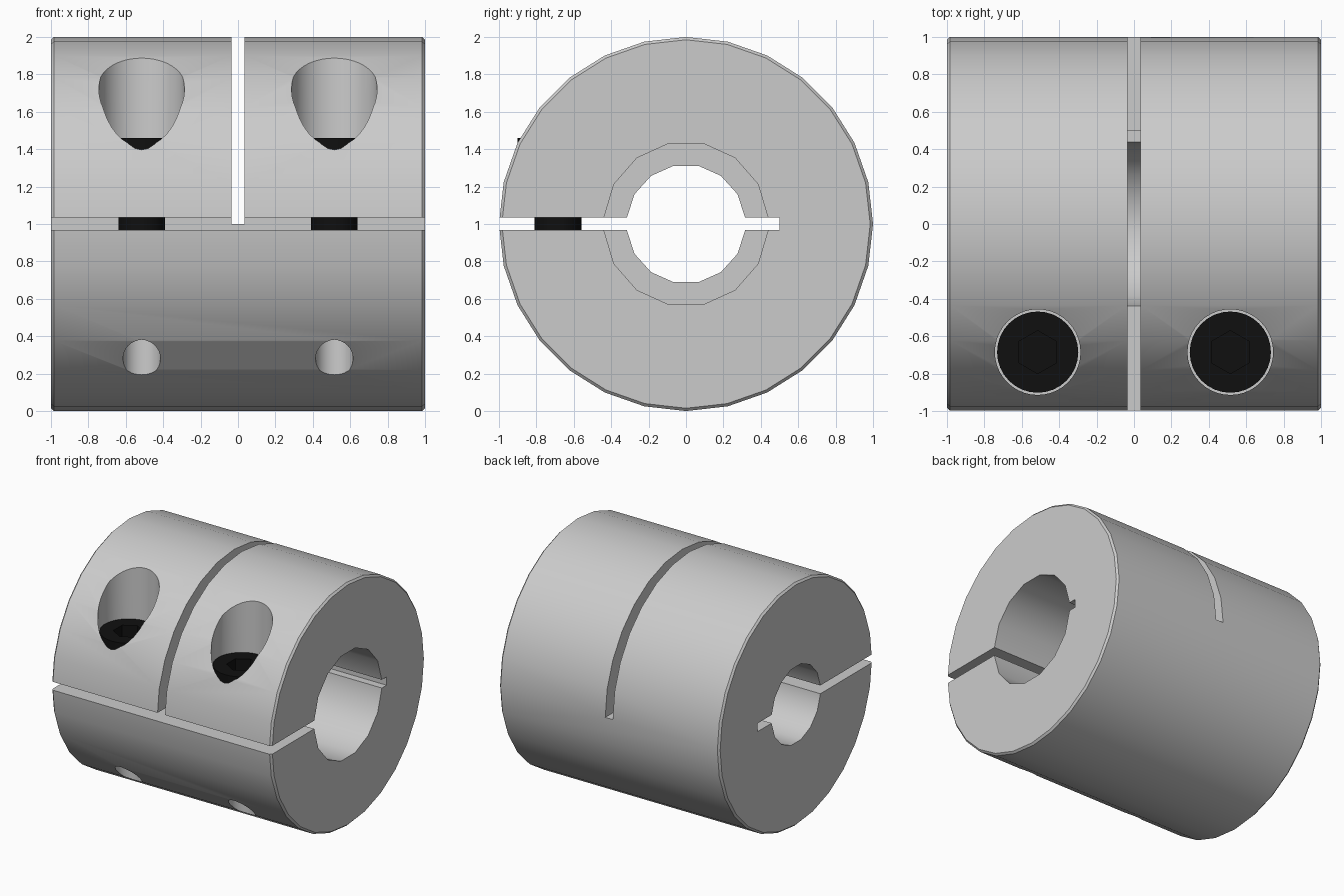
import bpy
import bmesh
from math import pi, sin, cos, asin
from mathutils import Matrix

if "Cube" in bpy.data.objects:
    bpy.data.objects.remove(bpy.data.objects["Cube"])

SLIT_LO, SLIT_HI = 0.968, 1.036   # horizontal clamping slit
SCREW_X, SCREW_Y = 0.515, -0.685


def add_object(name, bm):
    bmesh.ops.recalc_face_normals(bm, faces=bm.faces)
    mesh = bpy.data.meshes.new(name)
    bm.to_mesh(mesh)
    bm.free()
    obj = bpy.data.objects.new(name, mesh)
    bpy.context.collection.objects.link(obj)
    return obj


def cylinder(name, r, z0, z1, x=0, y=0, sides=32):
    bm = bmesh.new()
    bmesh.ops.create_cone(bm, cap_ends=True, segments=sides, radius1=r, radius2=r,
                          depth=z1 - z0, matrix=Matrix.Translation((x, y, (z0 + z1) / 2)))
    return add_object(name, bm)


def prism_x(name, points, x0, x1):
    """Extrude a (y, z) outline along x."""
    bm = bmesh.new()
    face = bm.faces.new([bm.verts.new((x0, y, z)) for y, z in points])
    ext = bmesh.ops.extrude_face_region(bm, geom=[face])
    bmesh.ops.translate(bm, vec=(x1 - x0, 0, 0),
                        verts=[v for v in ext["geom"] if isinstance(v, bmesh.types.BMVert)])
    return add_object(name, bm)


def box(name, x0, x1, y0, y1, z0, z1):
    return prism_x(name, [(y0, z0), (y1, z0), (y1, z1), (y0, z1)], x0, x1)


def bore_outline(r):
    """Two seven-sided arcs that meet the slit edges."""
    a = asin(0.034 / r)
    arc = [a + (pi - 2 * a) * i / 7 for i in range(8)]
    return [(r * cos(t), 1 + r * sin(t)) for t in arc + [t + pi for t in arc]]


def apply_modifier(obj, mod):
    bpy.context.view_layer.objects.active = obj
    bpy.ops.object.modifier_apply(modifier=mod.name)


def cut(obj, cutter):
    cutter.hide_render = True
    mod = obj.modifiers.new("cut", 'BOOLEAN')
    mod.operation, mod.solver, mod.object = 'DIFFERENCE', 'EXACT', cutter
    apply_modifier(obj, mod)
    bpy.data.objects.remove(cutter, do_unlink=True)


def smooth(obj):
    bpy.ops.object.select_all(action='DESELECT')
    obj.select_set(True)
    bpy.context.view_layer.objects.active = obj
    bpy.ops.object.shade_smooth_by_angle(angle=pi / 6)


# Clamp body with chamfered rims
body = prism_x("coupling_body", [(cos(2 * pi * i / 28), 1 + sin(2 * pi * i / 28))
                                 for i in range(28)], -1, 1)
bevel = body.modifiers.new("chamfer", 'BEVEL')
bevel.width, bevel.segments, bevel.limit_method, bevel.angle_limit = 0.015, 1, 'ANGLE', pi / 4
apply_modifier(body, bevel)

# Stepped bore: small on the left, large on the right
cut(body, prism_x("small_bore", bore_outline(0.318), -1.1, 0.1))
cut(body, prism_x("large_bore", bore_outline(0.44), -0.04, 1.1))

# Counterbore, clearance hole and tapped hole for each screw
for x in (-SCREW_X, SCREW_X):
    cut(body, cylinder("counterbore", 0.229, 1.21, 2.2, x, SCREW_Y, 40))
    cut(body, cylinder("clearance_hole", 0.14, 1.0, 1.3, x, SCREW_Y))
    cut(body, cylinder("tapped_hole", 0.1, -0.2, 1.02, x, SCREW_Y))

# Clamping slit and the slot that separates the two upper halves
cut(body, box("slit", -1.2, 1.2, -1.2, 0.5, SLIT_LO, SLIT_HI))
cut(body, box("cross_slot", -0.034, 0.034, -1.2, 1.2, 1.0, 2.2))
smooth(body)

# Black socket-head clamp screws
black = bpy.data.materials.new("black_steel")
black.diffuse_color = (0.005, 0.005, 0.005, 1)
black.use_nodes = True
black.node_tree.nodes["Principled BSDF"].inputs["Base Color"].default_value = black.diffuse_color
for side, x in (("left", -SCREW_X), ("right", SCREW_X)):
    bm = bmesh.new()
    profile = [(0, 0.55), (0.125, 0.55), (0.125, 1.211), (0.217, 1.211), (0.217, 1.46), (0, 1.46)]
    verts = [bm.verts.new((r, 0, z)) for r, z in profile]
    edges = [bm.edges.new(pair) for pair in zip(verts, verts[1:])]
    bmesh.ops.spin(bm, geom=verts + edges, axis=(0, 0, 1), cent=(0, 0, 0),
                   angle=2 * pi, steps=32)
    bmesh.ops.remove_doubles(bm, verts=bm.verts, dist=1e-4)
    bmesh.ops.translate(bm, verts=bm.verts, vec=(x, SCREW_Y, 0))
    screw = add_object("clamp_screw_" + side, bm)
    cut(screw, cylinder("hex_socket", 0.115, 1.34, 1.6, x, SCREW_Y, 6))
    screw.data.materials.clear()
    screw.data.materials.append(black)
    smooth(screw)
